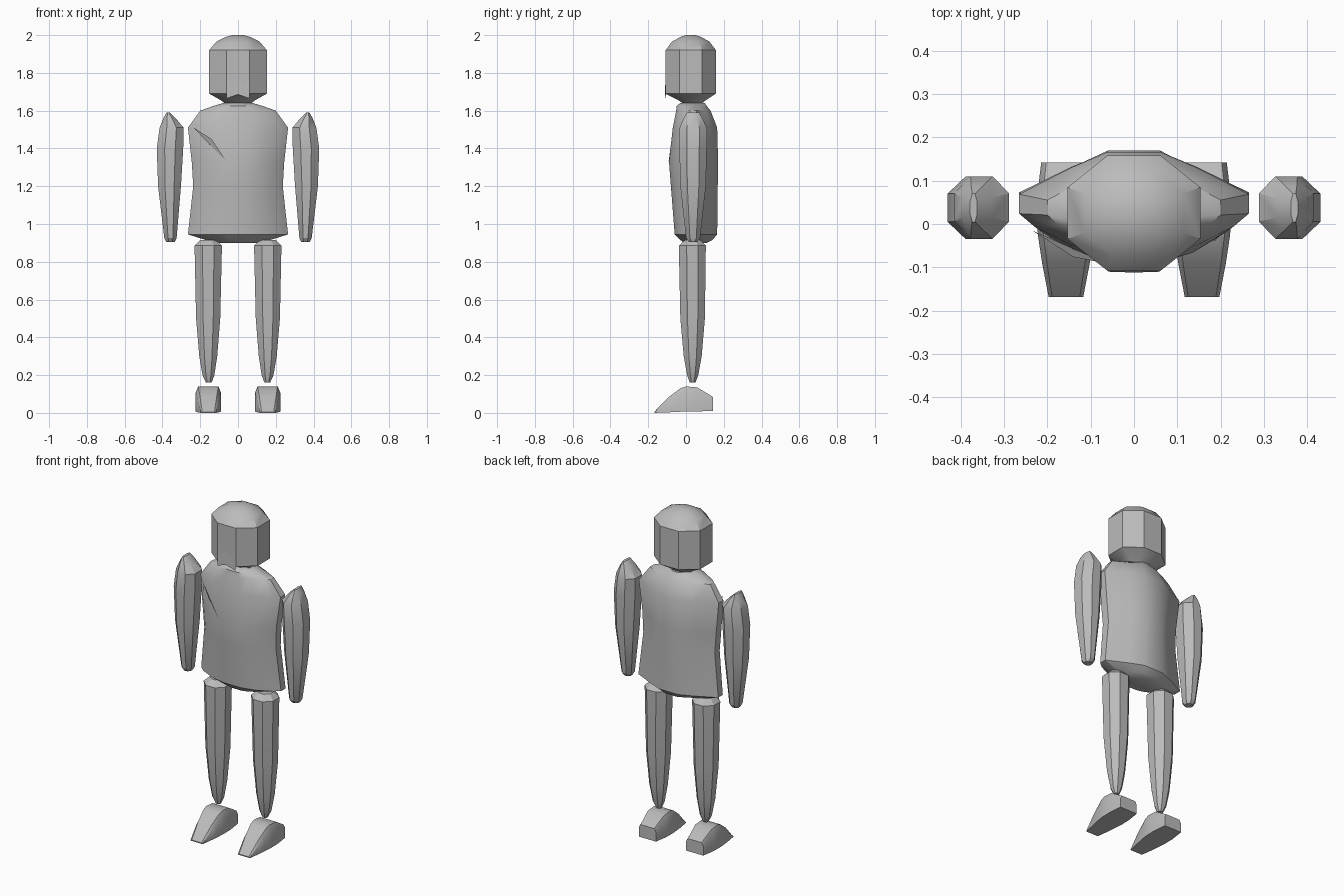
import bpy

cube = bpy.data.objects.get("Cube")
if cube:
    bpy.data.objects.remove(cube, do_unlink=True)

grey = bpy.data.materials.new("plain_grey")
grey.use_nodes = True
grey.diffuse_color = (0.5, 0.5, 0.5, 1)
grey.node_tree.nodes["Principled BSDF"].inputs["Base Color"].default_value = (0.5, 0.5, 0.5, 1)


def make(name, verts, faces, angle=0.5):
    mesh = bpy.data.meshes.new(name)
    mesh.from_pydata(verts, [], faces)
    mesh.materials.append(grey)
    obj = bpy.data.objects.new(name, mesh)
    bpy.context.collection.objects.link(obj)
    bpy.ops.object.select_all(action="DESELECT")
    bpy.context.view_layer.objects.active = obj
    obj.select_set(True)
    bpy.ops.object.mode_set(mode="EDIT")
    bpy.ops.mesh.select_all(action="SELECT")
    bpy.ops.mesh.normals_make_consistent(inside=False)
    bpy.ops.object.mode_set(mode="OBJECT")
    bpy.ops.object.shade_smooth_by_angle(angle=angle)
    return obj


def loft(name, rings, angle=0.5):
    """Skin a list of equal-length point rings and cap both ends."""
    n = len(rings[0])
    verts = [p for ring in rings for p in ring]
    faces = [(r * n + i, r * n + (i + 1) % n, (r + 1) * n + (i + 1) % n, (r + 1) * n + i)
             for r in range(len(rings) - 1) for i in range(n)]
    faces += [tuple(range(n)), tuple(range(len(verts) - n, len(verts)))]
    return make(name, verts, faces, angle)


def stack(section, rows, side=1):
    """Fit a section (u, v in -1..1) to rows of z, x min, x max, y min, y max."""
    return [[(side * ((a + b) / 2 + u * (b - a) / 2), (c + d) / 2 + v * (d - c) / 2, z)
             for u, v in section] for z, a, b, c, d in rows]


def octagon(fx, fy):
    return [(1, -fy), (1, fy), (fx, 1), (-fx, 1), (-1, fy), (-1, -fy), (-fx, -1), (fx, -1)]


# Torso: narrow flat sides, broad rounded chest and back
half = [(0.22, -1), (0.55, -0.82), (0.87, -0.45), (1, -0.2), (1, 0.18), (0.55, 0.7), (0.24, 1)]
torso_section = half + [(-u, v) for u, v in reversed(half)]
torso_rows = [(0.9, 0.12, -0.01, 0.11), (0.915, 0.17, -0.03, 0.14), (0.945, 0.265, -0.06, 0.165),
              (1.2, 0.237, -0.08, 0.168), (1.33, 0.245, -0.09, 0.17), (1.51, 0.265, -0.07, 0.165),
              (1.6, 0.2, -0.052, 0.13), (1.625, 0.13, -0.05, 0.11), (1.64, 0.08, -0.03, 0.1)]
loft("torso", stack(torso_section, [(z, -w, w, a, b) for z, w, a, b in torso_rows]))

# Chest fold: thin sliver running down from the right shoulder
make("chest_fold", [(-0.235, -0.015, 1.51), (-0.14, -0.076, 1.45), (-0.06, -0.092, 1.33),
                    (-0.15, -0.06, 1.42)],
     [(0, 1, 2), (0, 2, 3), (0, 3, 1), (1, 3, 2)])

# Head: eight-sided helmet shape with a domed crown
head_rows = [(1.635, 0.065, -0.01, 0.08), (1.655, 0.09, -0.04, 0.105), (1.69, 0.153, -0.108, 0.158),
             (1.92, 0.153, -0.108, 0.158), (1.965, 0.115, -0.075, 0.125),
             (1.99, 0.065, -0.03, 0.08), (2.0, 0.03, 0.0, 0.05)]
loft("head", stack(octagon(0.4, 0.45), [(z, -w, w, a, b) for z, w, a, b in head_rows]), 0.6)

# Muzzle: shallow wedge with a notched chin on the face
make("face_wedge", [(0, -0.104, 1.87), (-0.06, -0.109, 1.76), (-0.06, -0.11, 1.665),
                    (0, -0.112, 1.685), (0.06, -0.11, 1.665), (0.06, -0.109, 1.76),
                    (0, -0.1, 1.72)],
     [(0, 1, 2, 3), (0, 3, 4, 5), (0, 6, 1), (1, 6, 2), (2, 6, 3), (3, 6, 4), (4, 6, 5), (5, 6, 0)])

arm_rows = [(0.905, 0.335, 0.38, 0.015, 0.06), (0.925, 0.325, 0.39, 0, 0.075),
            (1.2, 0.302, 0.423, -0.03, 0.105), (1.4, 0.29, 0.43, -0.035, 0.11),
            (1.51, 0.288, 0.415, -0.034, 0.11), (1.56, 0.33, 0.395, -0.012, 0.087),
            (1.59, 0.362, 0.378, 0.005, 0.07)]
leg_rows = [(0.16, 0.14, 0.17, 0.02, 0.05), (0.2, 0.125, 0.188, 0.006, 0.065),
            (0.3, 0.11, 0.205, -0.012, 0.083), (0.5, 0.094, 0.222, -0.03, 0.1),
            (0.885, 0.085, 0.23, -0.038, 0.105), (0.915, 0.115, 0.2, -0.005, 0.075)]

# Foot rows: y, half width, bottom, top
foot_rows = [(-0.168, 0.04, 0, 0.006), (-0.09, 0.055, 0.003, 0.085), (-0.03, 0.064, 0.006, 0.13),
             (0.0, 0.067, 0.007, 0.14), (0.06, 0.067, 0.008, 0.135), (0.142, 0.057, 0.01, 0.085)]

for label, side in (("left", 1), ("right", -1)):
    loft(label + "_arm", stack(octagon(0.4, 0.45), arm_rows, side))
    loft(label + "_leg", stack(octagon(0.42, 0.42), leg_rows, side))
    loft(label + "_foot", [[(side * 0.157 + u * w, y, lo + t * (hi - lo))
                            for u, t in ((-1, 0), (1, 0), (1, 0.75), (0.8, 1), (-0.8, 1), (-1, 0.75))]
                           for y, w, lo, hi in foot_rows])
